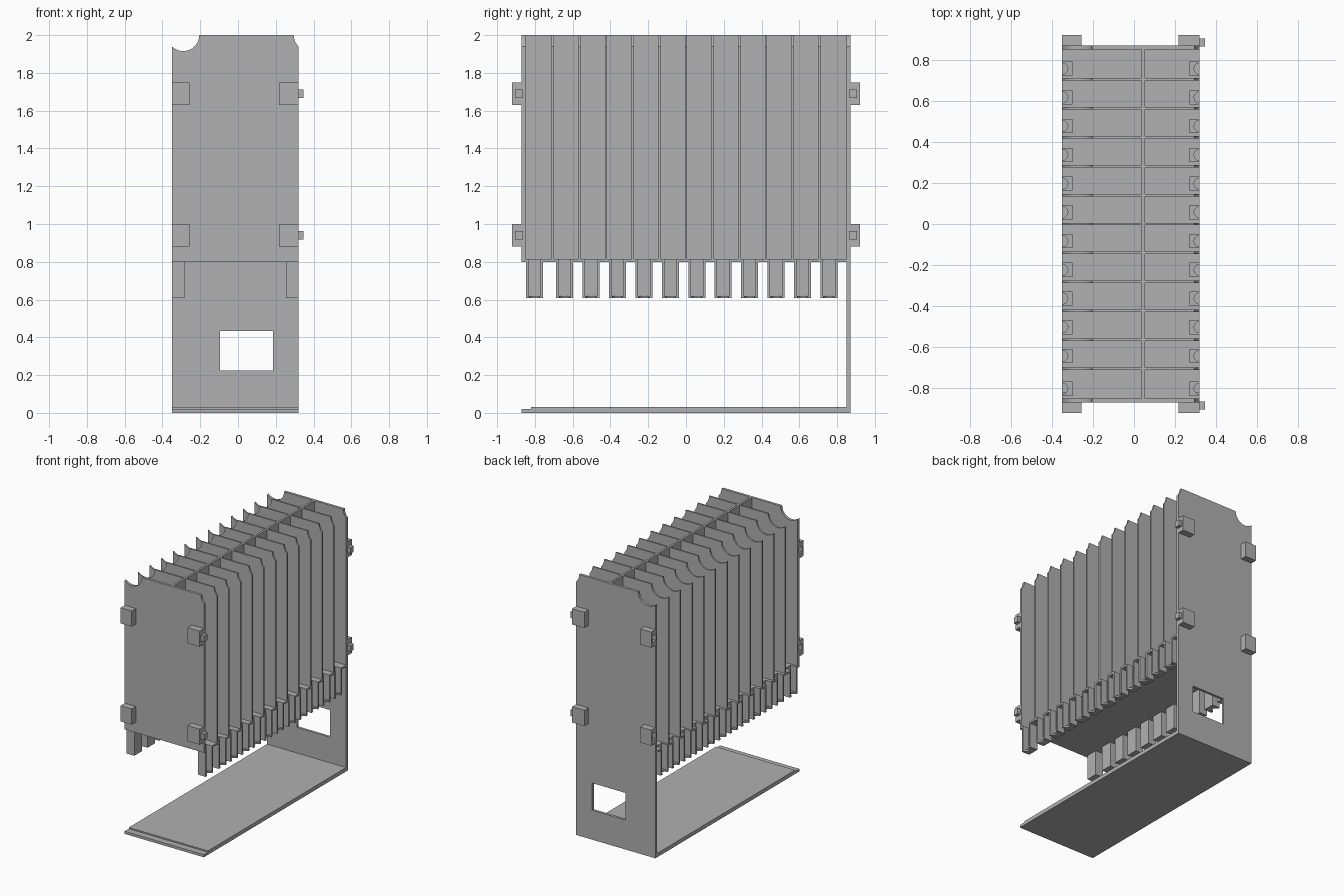
import bpy, bmesh, math
from mathutils import Matrix

cube = bpy.data.objects.get("Cube")
if cube:
    bpy.data.objects.remove(cube, do_unlink=True)

grey = bpy.data.materials.new("plain grey")
grey.use_nodes = True
tone = (0.44, 0.44, 0.44, 1)
grey.diffuse_color = tone
grey.node_tree.nodes["Principled BSDF"].inputs["Base Color"].default_value = tone

LEFT, RIGHT = 0.32, -0.35      # side edges of the body
END = 0.87                     # outer face of the end walls
WALL = 0.02
SHELF_LOW, SHELF_TOP = 0.80, 0.814
CELLS = 12
PITCH = 0.141


def finish(name, bm):
    bmesh.ops.recalc_face_normals(bm, faces=bm.faces)
    mesh = bpy.data.meshes.new(name)
    bm.to_mesh(mesh)
    bm.free()
    mesh.materials.append(grey)
    obj = bpy.data.objects.new(name, mesh)
    bpy.context.collection.objects.link(obj)
    return obj


def boxes(name, spans):
    """One object from boxes given as ((x0, x1), (y0, y1), (z0, z1))."""
    bm = bmesh.new()
    for span in spans:
        size = [abs(b - a) for a, b in span]
        mid = [(a + b) / 2 for a, b in span]
        bmesh.ops.create_cube(bm, size=1, matrix=Matrix.Translation(mid) @ Matrix.Diagonal((*size, 1)))
    return finish(name, bm)


def extrude(name, points, depth):
    """Extrude a closed outline of 3D points along a vector."""
    bm = bmesh.new()
    face = bm.faces.new([bm.verts.new(p) for p in points])
    out = bmesh.ops.extrude_face_region(bm, geom=[face])
    verts = [g for g in out["geom"] if isinstance(g, bmesh.types.BMVert)]
    bmesh.ops.translate(bm, verts=verts, vec=depth)
    return finish(name, bm)


def cut(targets, cutter):
    cutter.hide_render = True
    for obj in targets:
        mod = obj.modifiers.new("cut", 'BOOLEAN')
        mod.operation, mod.solver, mod.object = 'DIFFERENCE', 'EXACT', cutter
        graph = bpy.context.evaluated_depsgraph_get()
        mesh = bpy.data.meshes.new_from_object(obj.evaluated_get(graph))
        obj.modifiers.clear()
        obj.data = mesh
    bpy.data.objects.remove(cutter, do_unlink=True)


def arc(cx, start, end, steps=10):
    r = 0.085
    return [(cx + r * math.cos(a), 2 + r * math.sin(a))
            for a in (start + (end - start) * i / steps for i in range(steps + 1))]


def plate(name, y, thick, bottom):
    """Upright panel with a finger notch on each upper corner."""
    edge = math.acos(0.06 / 0.085)
    outline = [(RIGHT, bottom), (LEFT, bottom)]
    outline += arc(LEFT + 0.06, math.pi + edge, math.pi)
    outline += arc(RIGHT + 0.06, 0, -math.pi + edge)
    return extrude(name, [(x, y, z) for x, z in outline], (0, thick, 0))


# End walls and the dividers between the cells
front_wall = plate("front_wall", -END, WALL, SHELF_LOW)
back_wall = plate("back_wall", END - WALL, WALL, 0)
for i in range(1, CELLS):
    plate(f"divider_{i}", (i - CELLS / 2) * PITCH - 0.006, 0.012, SHELF_LOW + 0.005)
cut([back_wall], boxes("window_cutter", [((-0.095, 0.185), (0.8, 0.9), (0.225, 0.433))]))

# Lengthwise partition
boxes("centre_partition", [((0.037, 0.053), (-END + 0.01, END - 0.01), (SHELF_LOW + 0.005, 2))])

# Base with a stepped front lip
base_outline = [(-END, 0), (END, 0), (END, 0.03), (-0.82, 0.03), (-0.82, 0.02), (-END, 0.02)]
extrude("base", [(RIGHT, y, z) for y, z in base_outline], (LEFT - RIGHT, 0, 0))

# Shelf and hollow feet, open to the outside
shelf = boxes("shelf", [((RIGHT, LEFT), (-END + 0.01, END - 0.01), (SHELF_LOW, SHELF_TOP))])
centres = [0.757 - 0.14 * i for i in range(CELLS - 1)] + [-0.803]
for name, edge, inward in (("left_feet", LEFT, -1), ("right_feet", RIGHT, 1)):
    feet = boxes(name, [((edge, edge + inward * 0.066), (y - 0.045, y + 0.045), (0.607, SHELF_LOW))
                        for y in centres])
    hollow = boxes("foot_cutter", [((edge - inward * 0.05, edge + inward * 0.05), (y - 0.032, y + 0.032),
                                    (0.62, 0.9)) for y in centres])
    cut([feet, shelf], hollow)
    bm = bmesh.new()
    for y in centres:
        bmesh.ops.create_cone(bm, cap_ends=True, segments=12, radius1=0.028, radius2=0.028, depth=0.1,
                              matrix=Matrix.Translation((edge, y, 0.61)))
    cut([feet], finish("foot_notch_cutter", bm))

# Corner clips: pegs on the left, matching sockets on the right
pegs, sockets, right_clips = [], [], []
for side, wall in ((-1, front_wall), (1, back_wall)):
    end = "front" if side < 0 else "back"
    for level, z in (("lower", 0.94), ("upper", 1.69)):
        ys, zs = (side * END, side * 0.92), (z - 0.06, z + 0.06)
        hole = ((side * 0.864, side * 0.905), (z - 0.023, z + 0.023))
        boxes(f"{end}_{level}_left_clip", [((0.217, LEFT), ys, zs)])
        right_clips.append(boxes(f"{end}_{level}_right_clip", [((RIGHT, -0.256), ys, zs)]))
        pegs.append(((LEFT - 0.01, 0.346), *hole))
        sockets.append(((RIGHT - 0.05, RIGHT + 0.03), *hole))
boxes("clip_pegs", pegs)
cut(right_clips + [front_wall, back_wall], boxes("socket_cutter", sockets))
